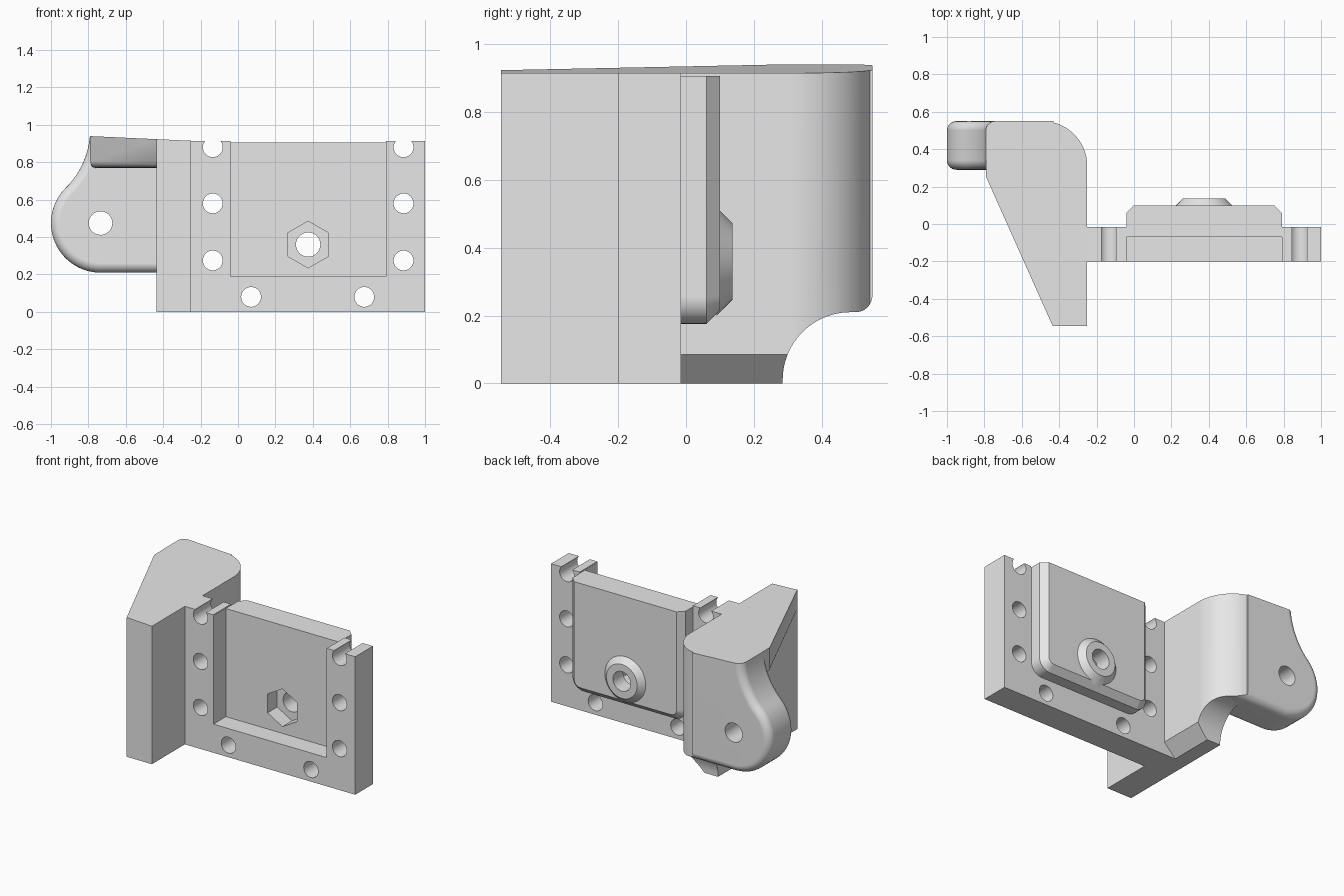
import bpy, bmesh
from math import sin, cos, radians
from mathutils import Vector

if "Cube" in bpy.data.objects:
    bpy.data.objects.remove(bpy.data.objects["Cube"])

grey = bpy.data.materials.new("plain grey")
grey.use_nodes = True
grey.diffuse_color = (0.8, 0.8, 0.8, 1)
grey.node_tree.nodes["Principled BSDF"].inputs["Base Color"].default_value = (0.8, 0.8, 0.8, 1)

# How a profile point (u, v) at depth w maps to space for each extrusion axis
PLACE = {
    "x": lambda u, v, w: (w, u, v),
    "y": lambda u, v, w: (u, w, v),
    "z": lambda u, v, w: (u, v, w),
}


def arc(cu, cv, r, start, end, steps=16):
    angles = [radians(start + (end - start) * i / steps) for i in range(steps + 1)]
    return [(cu + r * cos(a), cv + r * sin(a)) for a in angles]


def circle(cu, cv, r, sides=40, start=0):
    return arc(cu, cv, r, start, start + 360, sides)[:-1]


def rect(u0, u1, v0, v1):
    return [(u0, v0), (u1, v0), (u1, v1), (u0, v1)]


def prism(name, profile, axis, w0, w1, end_profile=None, bevel=None, width=0.05, segments=1):
    """Extrude a profile; bevel is a rule picking edges from their two end points."""
    bm = bmesh.new()
    a = [bm.verts.new(PLACE[axis](u, v, w0)) for u, v in profile]
    b = [bm.verts.new(PLACE[axis](u, v, w1)) for u, v in end_profile or profile]
    bm.faces.new(a)
    bm.faces.new(b)
    for i in range(len(a)):
        j = (i + 1) % len(a)
        bm.faces.new((a[i], a[j], b[j], b[i]))
    bmesh.ops.recalc_face_normals(bm, faces=bm.faces[:])
    if bevel:
        picked = [e for e in bm.edges if bevel(e.verts[0].co, e.verts[1].co)]
        bmesh.ops.bevel(bm, geom=picked, offset=width, segments=segments,
                        profile=0.5, affect="EDGES", clamp_overlap=False)
        bmesh.ops.recalc_face_normals(bm, faces=bm.faces[:])
    mesh = bpy.data.meshes.new(name)
    bm.to_mesh(mesh)
    bm.free()
    mesh.materials.append(grey)
    obj = bpy.data.objects.new(name, mesh)
    bpy.context.collection.objects.link(obj)
    return obj


def combine(target, tool, operation="DIFFERENCE"):
    mod = target.modifiers.new("combine", "BOOLEAN")
    mod.operation = operation
    mod.solver = "EXACT"
    mod.object = tool
    bpy.context.view_layer.objects.active = target
    bpy.ops.object.modifier_apply(modifier=mod.name)
    bpy.data.objects.remove(tool)


def finish(obj):
    bpy.ops.object.select_all(action="DESELECT")
    obj.select_set(True)
    bpy.context.view_layer.objects.active = obj
    bpy.ops.object.shade_smooth_by_angle(angle=radians(30))
    mod = obj.modifiers.new("even shading", "WEIGHTED_NORMAL")
    mod.keep_sharp = True


# Mounting plate with a raised, chamfered housing on its back
plate = prism("mounting_plate", rect(-0.27, 1, 0, 0.915), "y", -0.2, -0.015)
housing_outline = ([(-0.04, 1)] + arc(0.04, 0.255, 0.08, 180, 270, 8)
                   + arc(0.71, 0.255, 0.08, 270, 360, 8) + [(0.79, 1)])
housing = prism("housing", housing_outline, "y", -0.05, 0.1, width=0.04,
                bevel=lambda p, q: min(p.y, q.y) > 0.09 and min(p.z, q.z) < 0.99)
combine(plate, housing, "UNION")

# Tapered boss around the bolt
BOLT = (0.375, 0.36)
combine(plate, prism("boss", circle(*BOLT, 0.16), "y", 0.09, 0.137, circle(*BOLT, 0.113)), "UNION")

# Front pocket, level housing top, hexagonal recess and bolt hole
combine(plate, prism("pocket_cut", rect(-0.04, 0.79, 0.19, 1.1), "y", -0.3, -0.07))
combine(plate, prism("top_cut", rect(-0.041, 0.791, 0.907, 1.2), "y", -0.4, 0.3))
combine(plate, prism("hex_cut", circle(*BOLT, 0.125, 6, 30), "y", -0.1, 0.03))
combine(plate, prism("bolt_cut", circle(*BOLT, 0.065), "y", -0.3, 0.3))

# Screw holes along both sides and the bottom
holes = [(x, z) for x in (-0.135, 0.885) for z in (0.275, 0.58, 0.88)]
for x, z in holes + [(0.07, 0.08), (0.675, 0.08)]:
    combine(plate, prism("screw_cut", circle(x, z, 0.053, 32), "y", -0.3, 0.05))
finish(plate)

# Upright column with a rounded back corner
column_outline = ([(-0.435, -0.545), (-0.25, -0.545)]
                  + arc(-0.49, 0.31, 0.24, 0, 76.7, 20))
column = prism("side_column", column_outline, "z", 0, 1.04)

# Concave undercut with a rounded lip below the column's back
undercut = ([(0.285, -0.1)] + arc(0.485, 0.01, 0.2, 180, 90)
            + arc(0.5, 0.26, 0.05, 270, 360, 8) + [(0.7, 0.26), (0.7, -0.1)])
combine(column, prism("undercut", undercut, "x", -0.6, -0.1))
combine(column, prism("foot_chamfer", [(-0.345, -0.01), (-0.24, 0.095), (-0.24, -0.01)],
                      "y", -0.015, 0.5))

# Overhanging shelf with a slanted front
shelf_outline = ([(-0.435, -0.545), (-0.4, -0.5), (-0.4, 0.53), (-0.49, 0.55)]
                 + arc(-0.74, 0.5, 0.05, 90, 180, 6) + [(-0.79, 0.25)])
shelf = prism("shelf", shelf_outline, "z", 0.77, 1.04, width=0.035, segments=5,
              bevel=lambda p, q: max(p.z, q.z) < 0.8
              and any((v - Vector((-0.79, 0.25, 0.77))).length < 0.01 for v in (p, q)))
combine(column, shelf, "UNION")

# Rounded pivot ear with a swept neck
ear_outline = ([(-0.43, 0.21)] + arc(-0.735, 0.475, 0.265, 270, 135, 24)
               + arc(-1.24, 0.98, 0.45, -45, 0, 12)[1:] + [(-0.79, 1.05), (-0.43, 1.05)])
ear = prism("pivot_ear", ear_outline, "y", 0.29, 0.55, segments=6,
            bevel=lambda p, q: abs(p.y - q.y) < 0.01 and min(p.x, q.x) < -0.44
            and min(p.z, q.z) < 1.04)
combine(column, ear, "UNION")
combine(column, prism("pivot_cut", circle(-0.735, 0.475, 0.063), "y", 0.1, 0.8))

# Gently sloping top
slope = [(x, 0.915 - 0.046 * (x + 0.25)) for x in (-1.2, 0)] + [(0, 1.5), (-1.2, 1.5)]
combine(column, prism("slope_cut", slope, "y", -1, 1))
finish(column)
